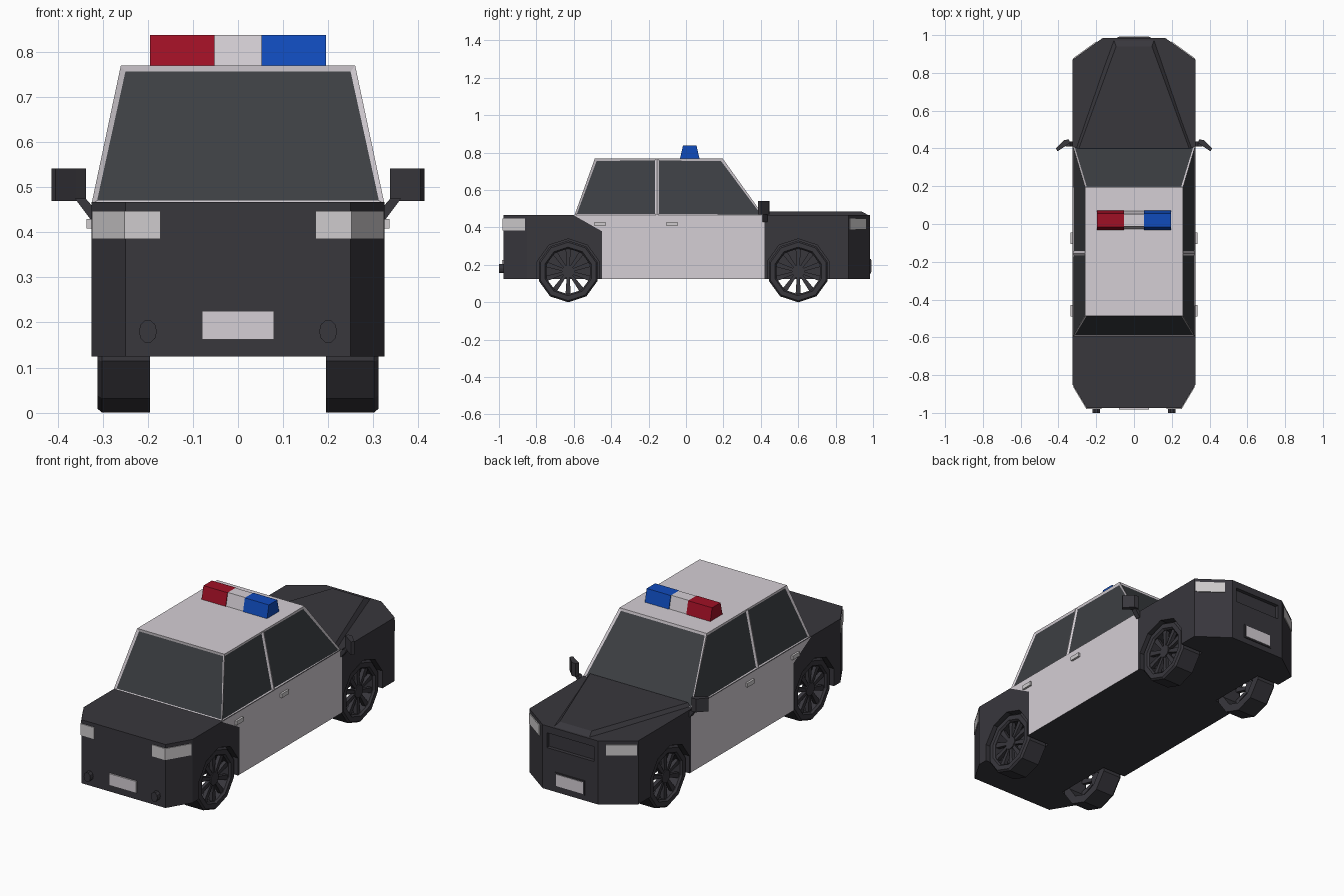
import bpy, bmesh, math
from mathutils import Vector

if "Cube" in bpy.data.objects:
    bpy.data.objects.remove(bpy.data.objects["Cube"])


def material(name, rgb):
    m = bpy.data.materials.new(name)
    m.diffuse_color = (*rgb, 1)
    m.use_nodes = True
    m.node_tree.nodes["Principled BSDF"].inputs["Base Color"].default_value = m.diffuse_color
    return m


DARK = material("dark paint", (0.040, 0.038, 0.046))
WHITE = material("white paint", (0.66, 0.62, 0.66))
GLASS = material("window glass", (0.046, 0.050, 0.056))
LAMP = material("lamp grey", (0.62, 0.60, 0.61))
RED = material("beacon red", (0.35, 0.005, 0.018))
BLUE = material("beacon blue", (0.005, 0.07, 0.50))


def prism(bm, pts, axis, a, b):
    """Extrude a 2D outline along an axis from a to b."""
    def place(p, t):
        return {"x": (t, p[0], p[1]), "y": (p[0], t, p[1]), "z": (p[0], p[1], t)}[axis]
    loft(bm, [place(p, a) for p in pts], [place(p, b) for p in pts])


def loft(bm, low, high):
    """Closed solid between two matching outlines."""
    lo = [bm.verts.new(p) for p in low]
    hi = [bm.verts.new(p) for p in high]
    n = len(lo)
    bm.faces.new(lo)
    bm.faces.new(hi)
    for i in range(n):
        j = (i + 1) % n
        bm.faces.new((lo[i], lo[j], hi[j], hi[i]))


def rect(u0, u1, v0, v1):
    return [(u0, v0), (u1, v0), (u1, v1), (u0, v1)]


def finish(name, bm, *mats, mirror=False):
    bmesh.ops.recalc_face_normals(bm, faces=bm.faces)
    me = bpy.data.meshes.new(name)
    bm.to_mesh(me)
    bm.free()
    for m in mats:
        me.materials.append(m)
    ob = bpy.data.objects.new(name, me)
    bpy.context.collection.objects.link(ob)
    if mirror:
        ob.modifiers.new("mirror", "MIRROR")
    return ob


def part(name, pts, axis, a, b, mat, mirror=False):
    bm = bmesh.new()
    prism(bm, pts, axis, a, b)
    return finish(name, bm, mat, mirror=mirror)


def cut(bm, co, no):
    bmesh.ops.bisect_plane(bm, geom=bm.verts[:] + bm.edges[:] + bm.faces[:],
                           plane_co=co, plane_no=no)


def circle(r, cy, cz, n=10):
    return [(cy + r * math.sin(2 * math.pi * i / n), cz - r * math.cos(2 * math.pi * i / n))
            for i in range(n)]


AXLES = {"rear": -0.63, "front": 0.60}
HUB_Z = 0.165

# Lower body: chamfered plan, white doors between dark ends
half = [(0.25, -0.975), (0.325, -0.85), (0.325, 0.87), (0.165, 0.985)]
bm = bmesh.new()
prism(bm, half + [(-x, y) for x, y in reversed(half)], "z", 0.125, 0.467)
cut(bm, (0, 0.42, 0), (0, 1, 0))
cut(bm, (0, -0.45, 0), (0, 1, 0))
slant = Vector((0, 0.085, 0.15))
corner = Vector((0, -0.45, 0.38))
cut(bm, corner, slant)
bmesh.ops.recalc_face_normals(bm, faces=bm.faces)
for f in bm.faces:
    c = f.calc_center_median()
    door = c.y > -0.45 or (c - corner).dot(slant) > 0
    f.material_index = int(abs(f.normal.x) > 0.95 and c.y < 0.42 and door)
body = finish("body", bm, DARK, WHITE)

# Wheel wells and grille recess
cutters = [part(f"{k}_well_cutter", circle(0.174, y, HUB_Z), "x", 0.185, 0.4, DARK, True)
           for k, y in AXLES.items()]
cutters.append(part("grille_cutter", rect(-0.14, 0.14, 0.35, 0.43), "y", 0.965, 1.1, DARK))
for c in cutters:
    c.hide_render = True
    c.display_type = "WIRE"
    mod = body.modifiers.new("cut", "BOOLEAN")
    mod.object = c
    mod.solver = "EXACT"

# Cabin with inset windows
bm = bmesh.new()
loft(bm, [(x, y, 0.463) for x, y in rect(-0.325, 0.325, -0.597, 0.415)],
     [(x, y, 0.77) for x, y in rect(-0.26, 0.26, -0.487, 0.195)])
cut(bm, (0, -0.155, 0), (0, 1, 0))
bmesh.ops.recalc_face_normals(bm, faces=bm.faces)
panes = [f for f in bm.faces if abs(f.normal.z) < 0.95]
bmesh.ops.inset_individual(bm, faces=panes, thickness=0.016, depth=-0.006)
for f in panes:
    f.material_index = 1
finish("cabin", bm, WHITE, GLASS)

# Raised hood panel
bm = bmesh.new()
loft(bm, [(x, y, 0.46) for x, y in [(-0.31, 0.40), (0.31, 0.40), (0.11, 0.985), (-0.11, 0.985)]],
     [(x, y, 0.485) for x, y in [(-0.292, 0.40), (0.292, 0.40), (0.095, 0.94), (-0.095, 0.94)]])
finish("hood_panel", bm, DARK)

# Wheels: open ring tyre, ten spokes and a hub
TYRE = [(0.165, 0.195), (0.165, 0.302), (0.156, 0.312), (0.130, 0.312), (0.122, 0.302), (0.122, 0.195)]
for k, y in AXLES.items():
    bm = bmesh.new()
    rings = [[bm.verts.new((x, *p)) for p in circle(r, y, HUB_Z)] for r, x in TYRE]
    for a, b in zip(rings, rings[1:] + rings[:1]):
        for i in range(10):
            j = (i + 1) % 10
            bm.faces.new((a[i], a[j], b[j], b[i]))
    for i in range(10):
        t = 2 * math.pi * i / 10
        s, c = math.sin(t), -math.cos(t)
        pts = [(y + r * s - w * c, HUB_Z + r * c + w * s)
               for r, w in ((0.03, -0.008), (0.122, -0.014), (0.122, 0.014), (0.03, 0.008))]
        prism(bm, pts, "x", 0.278, 0.298)
    prism(bm, circle(0.035, y, HUB_Z), "x", 0.27, 0.302)
    finish(f"{k}_wheels", bm, DARK, mirror=True)

# Roof light bar
for name, x0, x1, d, mat in (("red_beacon", -0.195, -0.052, 0, RED),
                             ("beacon_centre", -0.052, 0.052, 0.004, WHITE),
                             ("blue_beacon", 0.052, 0.195, 0, BLUE)):
    part(name, [(-0.032 + d, 0.768), (0.072 - d, 0.768), (0.056 - d, 0.838), (-0.016 + d, 0.838)],
         "x", x0, x1, mat)

# Tail lamps wrapping the rear corners, headlamps on the front chamfers
part("tail_lamps", [(0.172, -0.98), (0.252, -0.98), (0.324, -0.86), (0.315, -0.86),
                    (0.248, -0.97), (0.172, -0.97)], "z", 0.385, 0.447, LAMP, True)
part("headlamps", [(0.194, 0.958), (0.317, 0.869), (0.323, 0.877), (0.200, 0.966)],
     "z", 0.39, 0.447, LAMP, True)

# Blank number plates
part("rear_plate", rect(-0.08, 0.08, 0.162, 0.225), "y", -0.983, -0.974, WHITE)
part("front_plate", rect(-0.08, 0.08, 0.162, 0.225), "y", 0.984, 0.993, WHITE)
part("front_plate_frame", rect(-0.088, 0.088, 0.155, 0.232), "y", 0.98, 0.990, DARK)

# Exhaust pipes
part("exhaust_pipes", [(0.20 + 0.02 * math.cos(i * math.pi / 5), 0.18 + 0.026 * math.sin(i * math.pi / 5))
                       for i in range(10)], "y", -1.0, -0.96, DARK, True)

# Door handles
for k, y in (("rear", -0.46), ("front", -0.075)):
    part(f"{k}_door_handles", rect(y - 0.03, y + 0.03, 0.408, 0.43), "x", 0.32, 0.336, LAMP, True)

# Side mirrors on slanted arms
part("mirrors", [(0.337, 0.43), (0.345, 0.447), (0.37, 0.445), (0.414, 0.40),
                 (0.405, 0.385), (0.36, 0.415)], "z", 0.47, 0.542, DARK, True)
part("mirror_arms", [(0.318, 0.43), (0.328, 0.43), (0.362, 0.475), (0.338, 0.475), (0.318, 0.452)],
     "y", 0.41, 0.437, DARK, True)
